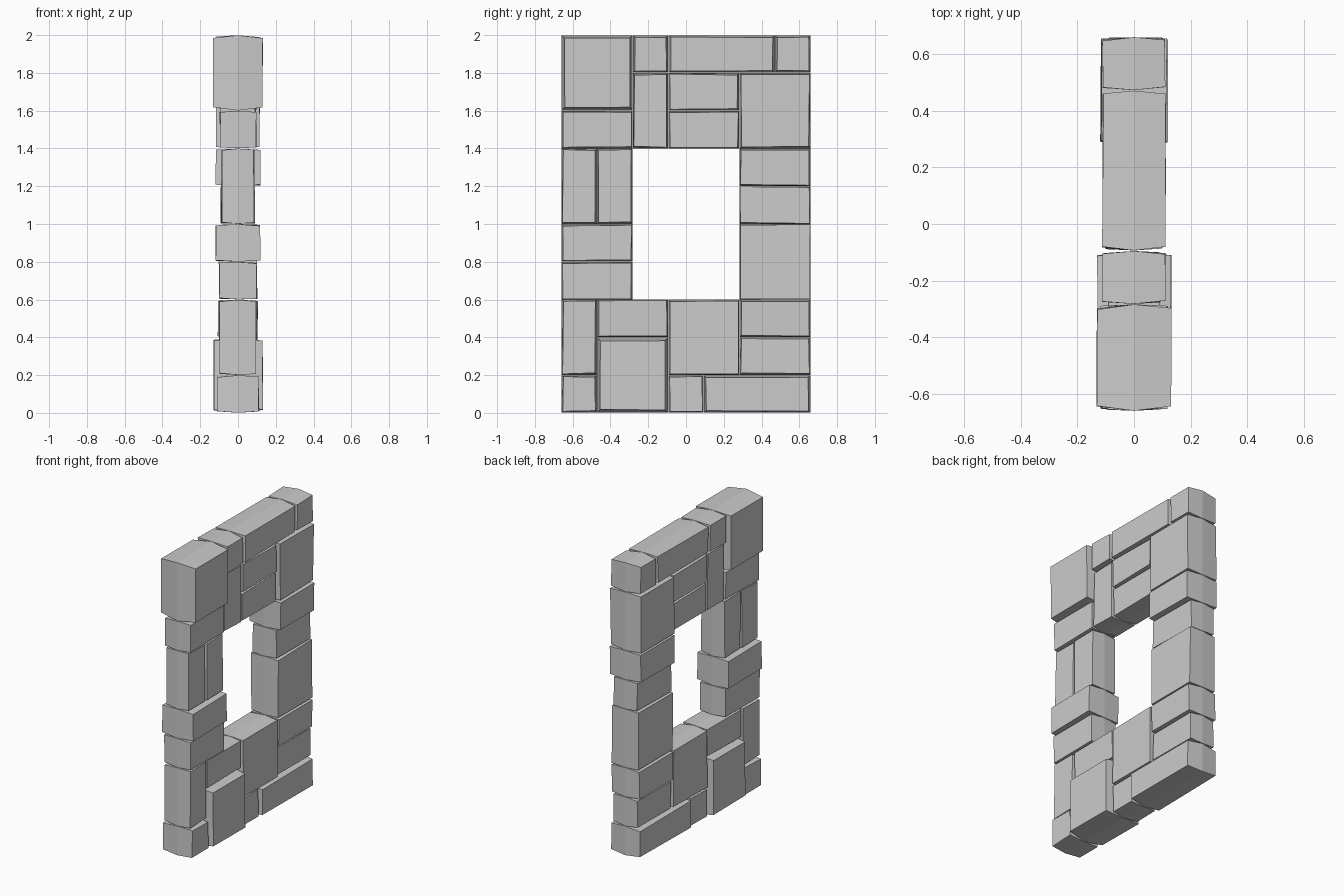
import bpy, bmesh, random

if "Cube" in bpy.data.objects:
    bpy.data.objects.remove(bpy.data.objects["Cube"])

random.seed(4)
CW, CH = 1.32 / 7, 0.2   # masonry grid cell: width (y) and height (z)

# column, row, columns wide, rows high, half thickness, outer face inset
STONES = {
    "sill": [
        (0, 0, 1, 1, .11, .010), (1, 0, 2, 2, .13, .016), (3, 0, 1, 1, .095, .009),
        (4, 0, 3, 1, .11, .011), (0, 1, 1, 2, .095, .009), (1, 2, 2, 1, .09, .008),
        (3, 1, 2, 2, .10, .008), (5, 1, 2, 1, .09, .009), (5, 2, 2, 1, .105, .008)],
    "left_jamb": [
        (0, 3, 2, 1, .097, .006), (0, 4, 2, 1, .117, .008),
        (0, 5, 1, 2, .085, .008), (1, 5, 1, 2, .088, .008)],
    "right_jamb": [
        (5, 3, 2, 2, .10, .005), (5, 5, 2, 1, .09, .005), (5, 6, 2, 1, .118, .007)],
    "lintel": [
        (0, 7, 2, 1, .095, .008), (0, 8, 2, 2, .13, .016), (2, 7, 1, 2, .092, .009),
        (2, 9, 1, 1, .11, .010), (3, 7, 2, 1, .09, .008), (3, 8, 2, 1, .10, .009),
        (3, 9, 3, 1, .11, .012), (5, 7, 2, 2, .115, .009), (6, 9, 1, 1, .11, .011)],
}


def stone(name, col, row, w, h, t, inset):
    """Block widest at the wall's centre plane, tapering to both outer faces."""
    y0, y1 = -0.66 + col * CW, -0.66 + (col + w) * CW
    z0, z1 = row * CH, (row + h) * CH
    bm = bmesh.new()
    rings = []
    for x, d in ((-t, inset), (0, .001), (t, inset)):
        j = lambda: random.uniform(-.003, .003) if x else 0
        rings.append([bm.verts.new((x + j(), y + j(), z + j())) for y, z in (
            (y0 + d, z0 + d), (y1 - d, z0 + d), (y1 - d, z1 - d), (y0 + d, z1 - d))])
    for a, b in zip(rings, rings[1:]):
        for i in range(4):
            k = (i + 1) % 4
            bm.faces.new((a[i], a[k], b[k], b[i]))
    bm.faces.new(rings[0])
    bm.faces.new(rings[2])
    bmesh.ops.recalc_face_normals(bm, faces=bm.faces)
    me = bpy.data.meshes.new(name)
    bm.to_mesh(me)
    bm.free()
    bpy.context.collection.objects.link(bpy.data.objects.new(name, me))


# Stone window frame: sill, two jambs and lintel
for part, blocks in STONES.items():
    for n, block in enumerate(blocks, 1):
        stone(f"{part}_stone_{n}", *block)
